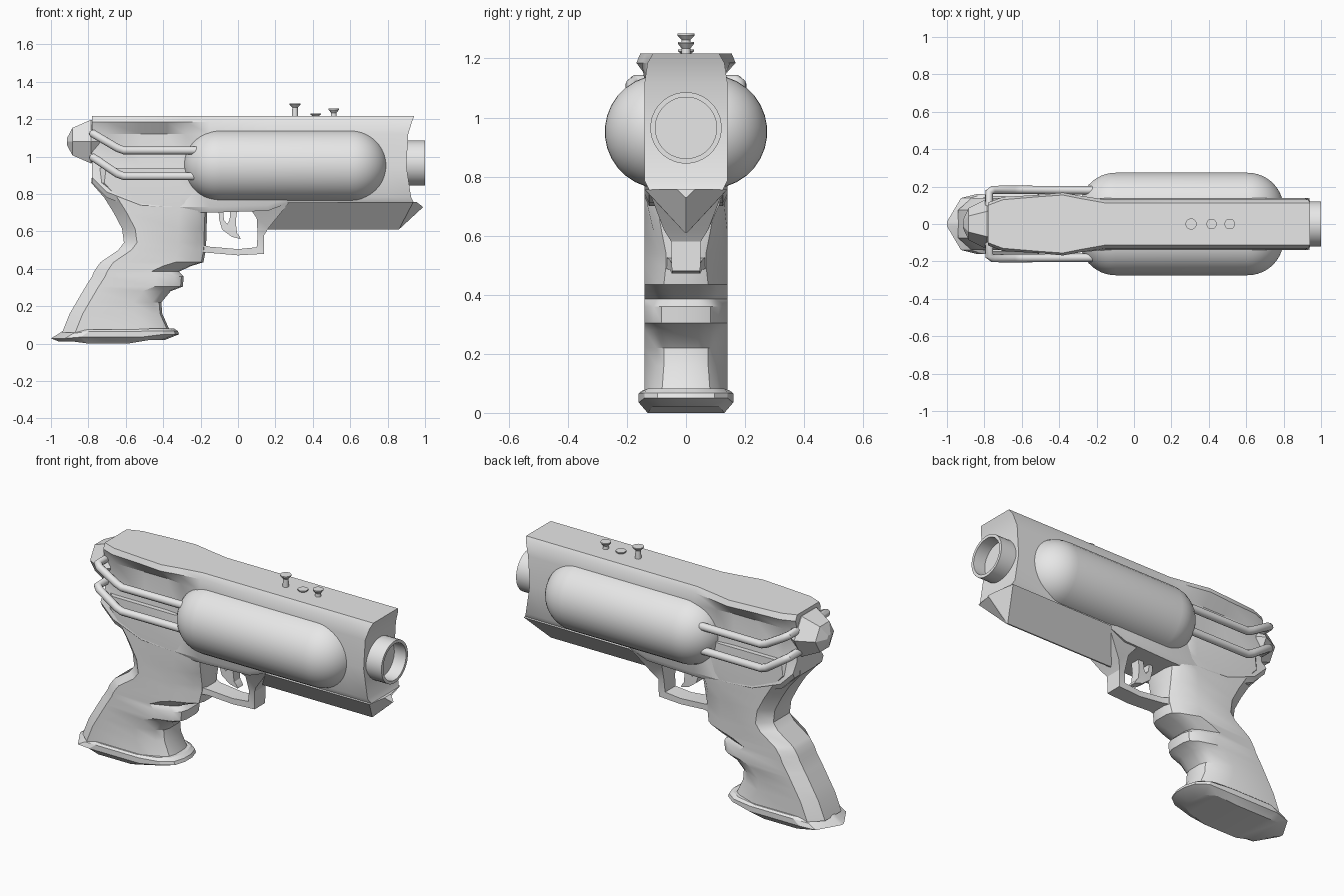
import bpy, bmesh, math
from mathutils import Vector

cube = bpy.data.objects.get("Cube")
if cube:
    bpy.data.objects.remove(cube, do_unlink=True)

grey = bpy.data.materials.new("plain_grey")
grey.use_nodes = True
grey.diffuse_color = (0.8, 0.8, 0.8, 1)
grey.node_tree.nodes["Principled BSDF"].inputs["Base Color"].default_value = (0.8, 0.8, 0.8, 1)


def finish(obj, angle):
    if not obj.data.materials:
        obj.data.materials.append(grey)
    bpy.ops.object.select_all(action='DESELECT')
    obj.select_set(True)
    bpy.context.view_layer.objects.active = obj
    if angle:
        bpy.ops.object.shade_smooth_by_angle(angle=math.radians(angle))


def mirrored(half):
    """Close a half section by reflecting it in y."""
    return half + [(x, -y, z) for x, y, z in reversed(half)]


def loft(name, rings, angle=30):
    """Skin symmetric rings and close both ends with strips of quads."""
    bm = bmesh.new()
    loops = [[bm.verts.new(p) for p in ring] for ring in rings]
    n = len(loops[0])
    for a, b in zip(loops, loops[1:]):
        for i in range(n):
            j = (i + 1) % n
            bm.faces.new((a[i], a[j], b[j], b[i]))
    for end in (loops[0], loops[-1]):
        for i in range(n // 2 - 1):
            bm.faces.new((end[i], end[i + 1], end[n - 2 - i], end[n - 1 - i]))
    bmesh.ops.recalc_face_normals(bm, faces=bm.faces)
    mesh = bpy.data.meshes.new(name)
    bm.to_mesh(mesh)
    bm.free()
    obj = bpy.data.objects.new(name, mesh)
    bpy.context.collection.objects.link(obj)
    finish(obj, angle)
    return obj


def turned(name, profile, centre, axis, n=24, angle=30):
    """Lathe (position, radius) pairs about the x or z axis."""
    rings = []
    for t, r in profile:
        ring = []
        for k in range(n):
            a = (k + 0.5) * 2 * math.pi / n
            u, v = r * math.cos(a), r * math.sin(a)
            offset = Vector((t, v, u)) if axis == 'x' else Vector((u, v, t))
            ring.append(Vector(centre) + offset)
        rings.append(ring)
    return loft(name, rings, angle)


def bar(name, stations, angle=25):
    """Rectangular bar: outer x, z, inner x, z and half width per station."""
    return loft(name, [mirrored([(xo, w, zo), (xi, w, zi)])
                       for xo, zo, xi, zi, w in stations], angle)


# Main body: x, bottom z, side, flange and top half widths
stations = [
    (-0.78, 0.86, 0.10, 0.115, 0.10),
    (-0.70, 0.78, 0.11, 0.145, 0.13),
    (-0.52, 0.71, 0.11, 0.155, 0.145),
    (-0.38, 0.70, 0.11, 0.168, 0.155),
    (-0.28, 0.70, 0.12, 0.15, 0.135),
    (-0.15, 0.70, 0.14, 0.13, 0.112),
    (0.16, 0.71, 0.14, 0.13, 0.112),
    (0.27, 0.752, 0.14, 0.13, 0.112),
    (0.80, 0.755, 0.14, 0.13, 0.112),
]


def body_half(x, zb, side, flange, top):
    return [(x, 0.125, zb), (x, 0.14, zb + 0.03), (x, side, 0.95),
            (x, side, 1.12), (x, flange, 1.185), (x, top, 1.216)]


body = [mirrored(body_half(*s)) for s in stations]
muzzle_x = (0.94, 0.925, 0.90, 0.91, 0.93, 0.942)
muzzle = body_half(*stations[-1])
body.append(mirrored([(x, p[1], p[2]) for x, p in zip(muzzle_x, muzzle)]))
loft("main_body", body, 28)

# Wedge shaped rail under the barrel
loft("under_rail", [
    mirrored([(0.27, 0.14, 0.755), (0.15, 0.004, 0.61)]),
    mirrored([(0.937, 0.14, 0.757), (0.86, 0.004, 0.61)]),
    mirrored([(0.955, 0.03, 0.757), (0.99, 0.004, 0.73)]),
], 0)

# Grip: z, rear x, front x, half width at the front
grip_levels = [
    (0.06, -0.94, -0.36, 0.11), (0.16, -0.90, -0.405, 0.10),
    (0.22, -0.865, -0.41, 0.10), (0.28, -0.83, -0.36, 0.11),
    (0.305, -0.815, -0.295, 0.11), (0.36, -0.78, -0.29, 0.11),
    (0.385, -0.77, -0.315, 0.10), (0.415, -0.75, -0.25, 0.11),
    (0.435, -0.735, -0.185, 0.10), (0.50, -0.64, -0.172, 0.09),
    (0.54, -0.61, -0.17, 0.09), (0.615, -0.62, -0.168, 0.11),
    (0.70, -0.665, -0.165, 0.13), (0.78, -0.715, -0.16, 0.13),
    (0.86, -0.785, -0.16, 0.13), (0.94, -0.775, -0.16, 0.11),
]
loft("grip", [mirrored([(r, 0.075, z), (r + 0.07, 0.138, z),
                        (f - 0.15, 0.14, z), (f - 0.05, w, z),
                        (f - 0.012, w * 0.75, z), (f, w * 0.4, z)])
              for z, r, f, w in grip_levels], 32)


# Flared base plate with pointed heel
def base_ring(rear, front, width, z_rear, z_mid, z_front):
    return mirrored([
        (rear, 0.012, z_rear), (rear + 0.075, width * 0.87, z_rear),
        (rear + 0.16, width, z_mid), (front - 0.2, width, z_mid),
        (front - 0.08, width * 0.88, z_front),
        (front - 0.02, width * 0.6, z_front), (front, width * 0.2, z_front)])


loft("grip_base", [
    base_ring(-0.93, -0.345, 0.148, 0.072, 0.076, 0.082),
    base_ring(-0.955, -0.322, 0.16, 0.055, 0.066, 0.068),
    base_ring(-1.0, -0.315, 0.16, 0.028, 0.035, 0.05),
    base_ring(-0.96, -0.39, 0.13, 0.012, 0.0, 0.02),
], 25)

# Trigger guard and trigger
bar("trigger_guard", [
    (-0.2, 0.488, -0.2, 0.53, 0.07), (-0.15, 0.485, -0.15, 0.518, 0.055),
    (0.0, 0.472, 0.0, 0.505, 0.048), (0.14, 0.48, 0.10, 0.515, 0.048),
    (0.14, 0.58, 0.105, 0.58, 0.05), (0.165, 0.62, 0.10, 0.67, 0.075),
    (0.27, 0.75, 0.06, 0.73, 0.125)])
bar("trigger_blade", [
    (-0.105, 0.72, -0.08, 0.72, 0.028), (-0.1, 0.66, -0.075, 0.66, 0.028),
    (-0.085, 0.61, -0.05, 0.63, 0.028), (-0.035, 0.572, -0.02, 0.61, 0.028),
    (0.015, 0.558, 0.008, 0.575, 0.025)])
bar("trigger_web", [
    (-0.04, 0.72, -0.004, 0.72, 0.028), (-0.045, 0.66, -0.012, 0.65, 0.028),
    (-0.07, 0.62, -0.005, 0.59, 0.028)])

# Side tanks with rounded ends, and their pairs of pipes
r, x0, x1 = 0.193, -0.098, 0.607
arc = [math.radians(a) for a in range(2, 91, 8)]
tank = [(x0 - r * math.cos(a), r * math.sin(a)) for a in arc]
tank += [(x1 + r * math.cos(a), r * math.sin(a)) for a in reversed(arc)]

for side, sign in (("left", 1), ("right", -1)):
    turned(side + "_tank", tank, (0, sign * 0.082, 0.952), 'x', 32, 40)
    for level, z, rise in (("upper", 1.033, 0.09), ("lower", 0.895, 0.1)):
        curve = bpy.data.curves.new(side + "_" + level + "_pipe", 'CURVE')
        curve.dimensions = '3D'
        curve.bevel_depth = 0.022
        curve.bevel_resolution = 3
        curve.use_fill_caps = True
        path = [(-0.2, 0.18, z), (-0.61, 0.183, z), (-0.645, 0.183, z + 0.013),
                (-0.755, 0.183, z + rise - 0.012), (-0.775, 0.17, z + rise),
                (-0.775, 0.07, z + rise)]
        spline = curve.splines.new('POLY')
        spline.points.add(len(path) - 1)
        for point, (x, y, pz) in zip(spline.points, path):
            point.co = (x, sign * y, pz, 1)
        pipe = bpy.data.objects.new(curve.name, curve)
        bpy.context.collection.objects.link(pipe)
        finish(pipe, 0)
        bpy.ops.object.convert(target='MESH')
        finish(bpy.context.object, 40)

# Hollow muzzle ring
turned("muzzle_ring", [(0.86, 0.121), (1.0, 0.121), (1.0, 0.104), (0.925, 0.104)],
       (0, 0, 0.965), 'x', 32)

# Faceted rear cap
turned("rear_cap", [(-0.74, 0.11), (-0.785, 0.135), (-0.885, 0.085), (-0.915, 0.02)],
       (0, 0, 1.08), 'x', 6, 0)

# Control knobs along the top
for name, x, top, flare in (("tall_knob", 0.305, 1.284, 0.03),
                            ("flat_knob", 0.415, 1.23, 0.028),
                            ("short_knob", 0.512, 1.256, 0.028)):
    stem = [(1.2, 0.017), (max(1.215, top - 0.022), 0.015),
            (top - 0.006, flare), (top, flare)]
    turned(name, stem, (x, 0, 0), 'z', 16)
